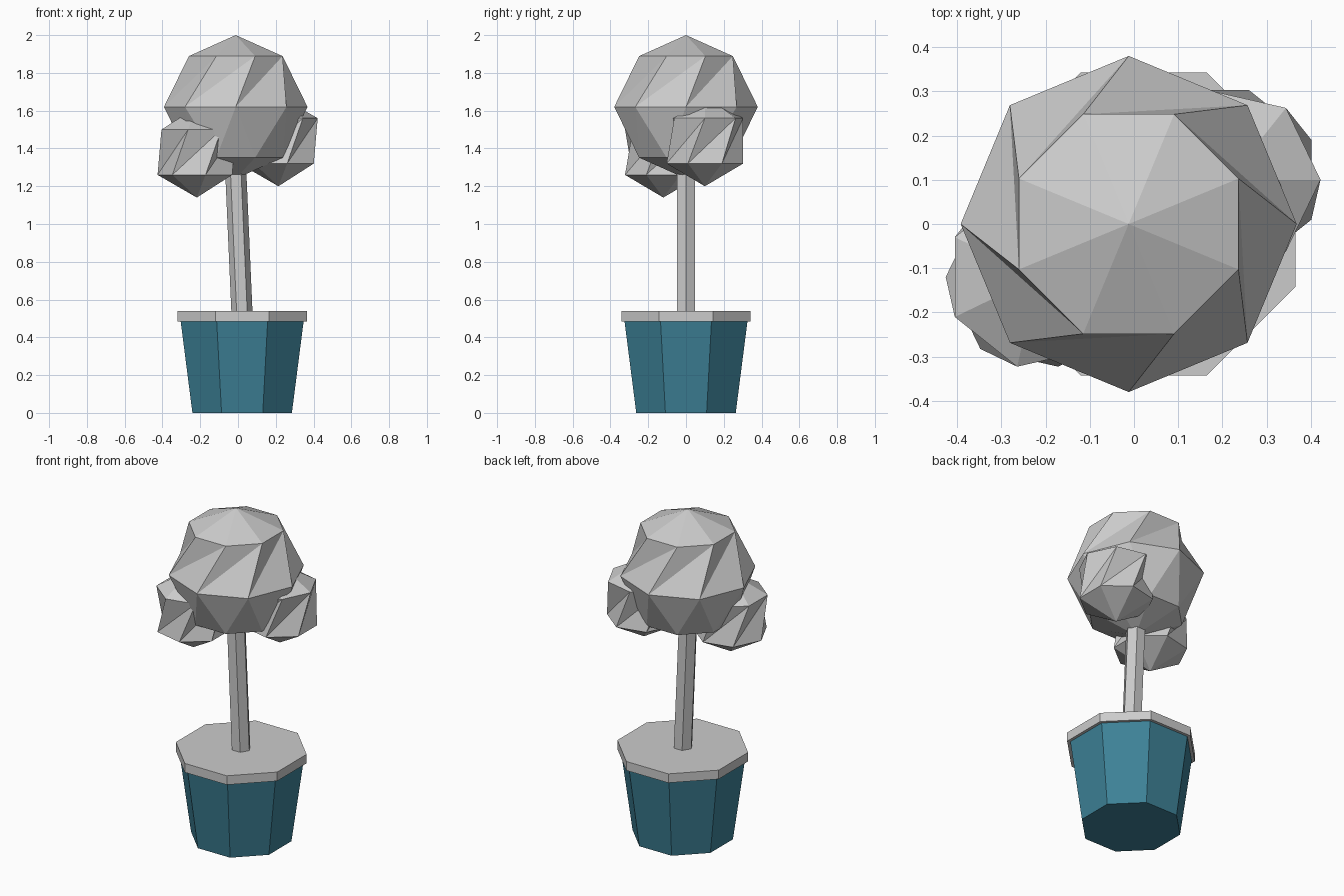
import bpy
import bmesh
from math import cos, sin, pi

if "Cube" in bpy.data.objects:
    bpy.data.objects.remove(bpy.data.objects["Cube"])


def make_object(name, bm):
    bmesh.ops.recalc_face_normals(bm, faces=bm.faces)
    mesh = bpy.data.meshes.new(name)
    bm.to_mesh(mesh)
    bm.free()
    obj = bpy.data.objects.new(name, mesh)
    bpy.context.collection.objects.link(obj)
    return obj


def ring(bm, n, x, y, z, r, phase):
    return [bm.verts.new((x + r * cos(phase + 2 * pi * i / n),
                          y + r * sin(phase + 2 * pi * i / n), z)) for i in range(n)]


def prism(name, n, phase, low, high):
    """Capped n-sided column between two (x, z, radius) sections."""
    bm = bmesh.new()
    a, b = [ring(bm, n, x, 0, z, r, phase) for x, z, r in (low, high)]
    for i in range(n):
        j = (i + 1) % n
        bm.faces.new((a[i], a[j], b[j], b[i]))
    bm.faces.new(a[::-1])
    bm.faces.new(b)
    return make_object(name, bm)


def foliage(name, n, bands, centre, r, phase):
    """Low-poly ball; alternate rings are turned by half a step."""
    x, y, z = centre
    bm = bmesh.new()
    bottom = bm.verts.new((x, y, z - r))
    top = bm.verts.new((x, y, z + r))
    rings = []
    for k in range(bands - 1, 0, -1):      # lowest ring first
        t = pi * k / bands
        rings.append(ring(bm, n, x, y, z + r * cos(t), r * sin(t),
                          phase + (k % 2) * pi / n))
    for i in range(n):
        j = (i + 1) % n
        bm.faces.new((bottom, rings[0][j], rings[0][i]))
        bm.faces.new((top, rings[-1][i], rings[-1][j]))
        for lo, up in zip(rings, rings[1:]):
            bm.faces.new((lo[i], lo[j], up[j]))
            bm.faces.new((lo[i], up[j], up[i]))
    return make_object(name, bm)


# Octagonal pot and its rim
teal = bpy.data.materials.new("teal")
teal.diffuse_color = (0.047, 0.22, 0.31, 1)
teal.use_nodes = True
teal.node_tree.nodes["Principled BSDF"].inputs["Base Color"].default_value = teal.diffuse_color
pot = prism("pot", 8, pi / 8, (0.022, 0, 0.285), (0.022, 0.49, 0.353))
pot.data.materials.append(teal)
prism("pot_rim", 8, pi / 8, (0.022, 0.485, 0.371), (0.022, 0.54, 0.371))

# Leaning six-sided trunk
prism("trunk", 6, 0, (0.021, 0.53, 0.056), (-0.015, 1.35, 0.056))

# Crown and two side clumps
foliage("crown", 8, 4, (-0.012, 0, 1.62), 0.38, 0)
foliage("left_clump", 7, 3, (-0.218, -0.12, 1.38), 0.24, -pi / 7)
foliage("right_clump", 7, 3, (0.214, 0.10, 1.44), 0.24, -pi / 7)
